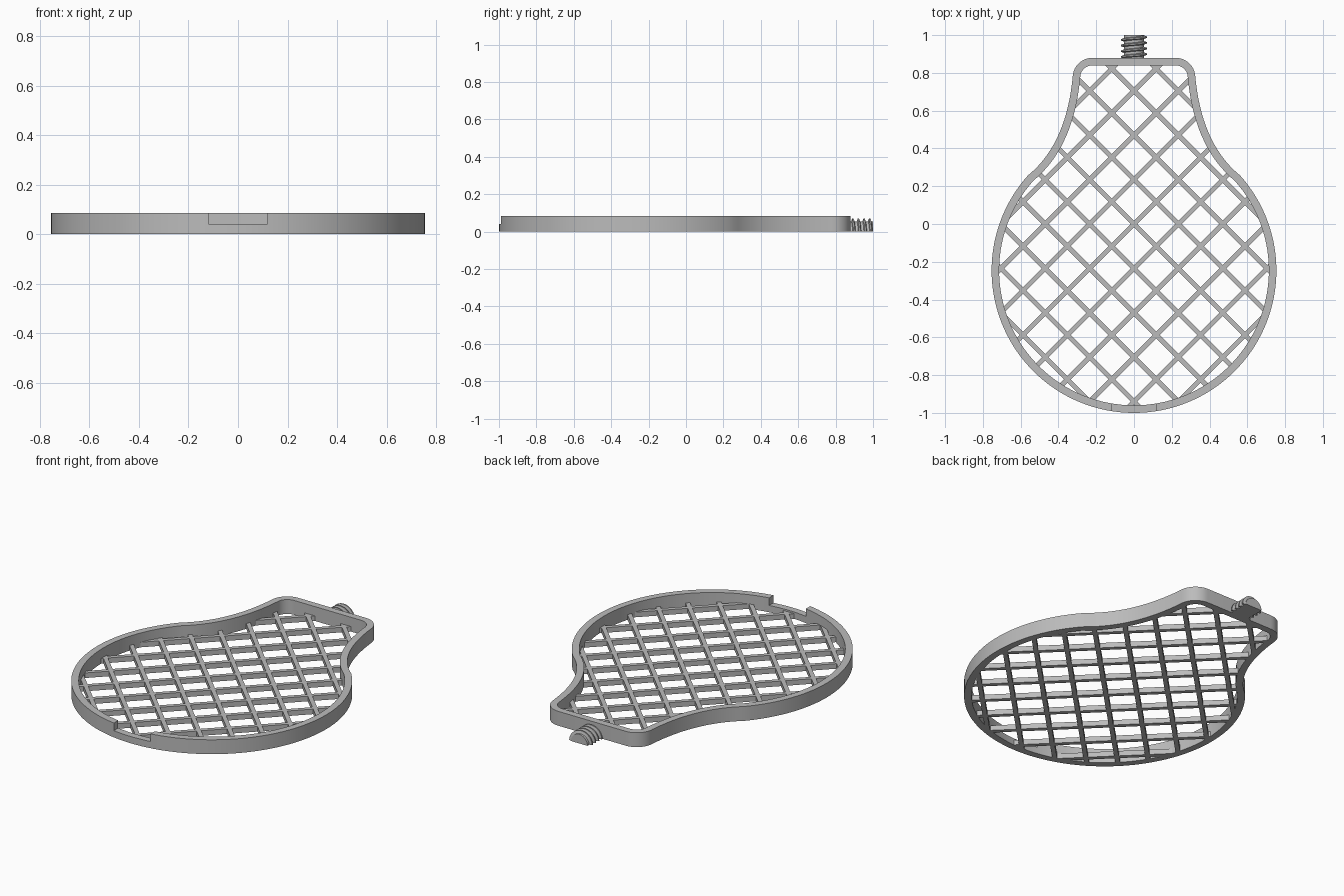
import bpy, bmesh, math
from mathutils import Vector, Matrix

old = bpy.data.objects.get("Cube")
if old:
    bpy.data.objects.remove(old, do_unlink=True)

grey = bpy.data.materials.new("plain_grey")
grey.use_nodes = True
colour = (0.5, 0.5, 0.5, 1)
grey.diffuse_color = colour
grey.node_tree.nodes["Principled BSDF"].inputs["Base Color"].default_value = colour

HEIGHT, RIM = 0.085, 0.04
RADIUS, CENTRE_Y = 0.754, -0.246
PITCH = 0.235
BAR_W, BAR_H = 0.025, 0.03


def finish(name, bm):
    bmesh.ops.recalc_face_normals(bm, faces=bm.faces)
    mesh = bpy.data.meshes.new(name)
    bm.to_mesh(mesh)
    bm.free()
    mesh.materials.append(grey)
    obj = bpy.data.objects.new(name, mesh)
    bpy.context.collection.objects.link(obj)
    return obj


def activate(obj):
    bpy.ops.object.select_all(action='DESELECT')
    obj.select_set(True)
    bpy.context.view_layer.objects.active = obj


def add_box(bm, centre, size, turn=0):
    m = Matrix.Translation(centre) @ Matrix.Rotation(turn, 4, 'Z') @ Matrix.Diagonal((*size, 1))
    bmesh.ops.create_cube(bm, size=1, matrix=m)


def arc(cx, cy, r, a, b, n):
    angles = [math.radians(a + (b - a) * i / n) for i in range(n + 1)]
    return [Vector((cx + r * math.cos(t), cy + r * math.sin(t))) for t in angles]


def bezier(p, n):
    p = [Vector(q) for q in p]
    ts = [i / n for i in range(1, n)]
    return [p[0] * (1 - t) ** 3 + p[1] * 3 * t * (1 - t) ** 2
            + p[2] * 3 * t * t * (1 - t) + p[3] * t ** 3 for t in ts]


# Bulb outline: round body, concave neck, rounded shoulder, then mirrored
body = arc(0, CENTRE_Y, RADIUS, -90, 41.9, 48)
shoulder = arc(0.22, 0.775, 0.105, 0, 90, 10)
neck = bezier([body[-1], (0.41, 0.38), (0.345, 0.57), shoulder[0]], 16)
half = body + neck + shoulder
outline = half + [Vector((-p.x, p.y)) for p in reversed(half[1:])]


def inset(points, d):
    result = []
    for i, p in enumerate(points):
        a = (p - points[i - 1]).normalized()
        b = (points[(i + 1) % len(points)] - p).normalized()
        t = (a + b).normalized()
        result.append(p + Vector((-t.y, t.x)) * d / max(t.dot(a), 0.5))
    return result


# Frame wall
bm = bmesh.new()
inner = inset(outline, RIM)
loops = [[bm.verts.new((p.x, p.y, z)) for p in pts]
         for pts, z in ((outline, 0), (outline, HEIGHT), (inner, HEIGHT), (inner, 0))]
for k in range(4):
    a, b = loops[k], loops[(k + 1) % 4]
    for i in range(len(a)):
        j = (i + 1) % len(a)
        bm.faces.new((a[i], a[j], b[j], b[i]))
frame = finish("frame", bm)

# Notch in the front of the frame
bm = bmesh.new()
add_box(bm, (0, -1, 0.09), (0.24, 0.2, 0.1))
cutter = finish("notch_cutter", bm)
cutter.hide_render = True
activate(frame)
cut = frame.modifiers.new("notch", 'BOOLEAN')
cut.operation, cut.solver, cut.object = 'DIFFERENCE', 'EXACT', cutter
bpy.ops.object.modifier_apply(modifier="notch")
bpy.data.objects.remove(cutter, do_unlink=True)
activate(frame)
bpy.ops.object.shade_smooth_by_angle(angle=math.radians(30))

# Diagonal lattice, each bar ending inside the frame wall
bm = bmesh.new()
middle = inset(outline, RIM * 0.55)
for side in (1, -1):
    normal = Vector((side, 1)) / math.sqrt(2)
    along = Vector((-normal.y, normal.x))
    for k in range(-6, 6):
        offset = k * PITCH / math.sqrt(2)
        hits = []
        for i, p in enumerate(middle):
            q = middle[(i + 1) % len(middle)]
            da, db = p.dot(normal) - offset, q.dot(normal) - offset
            if (da < 0) != (db < 0):
                hits.append(p.lerp(q, da / (da - db)).dot(along))
        hits.sort()
        for s, e in zip(hits[::2], hits[1::2]):
            c = normal * offset + along * (s + e) / 2
            add_box(bm, (c.x, c.y, BAR_H / 2), (e - s, BAR_W, BAR_H),
                    math.atan2(along.y, along.x))
finish("lattice", bm)


# Half-round screw: sweep a closed (y, radius) section over the upper half turn
def half_sweep(bm, section, lead, n=24):
    rings = []
    for i in range(n + 1):
        t = math.pi * i / n
        rings.append([bm.verts.new((-r * math.cos(t), y + lead * i / n, r * math.sin(t)))
                      for y, r in section])
    for a, b in zip(rings, rings[1:]):
        for i in range(len(section)):
            j = (i + 1) % len(section)
            bm.faces.new((a[i], a[j], b[j], b[i]))
    bm.faces.new(rings[0])
    bm.faces.new(rings[-1])


bm = bmesh.new()
core = arc(0, 0, 0.054, 0, 180, 24)
ends = [[bm.verts.new((p.x, y, p.y)) for p in core] for y in (0.86, 1.0)]
for ring in ends:
    bm.faces.new(ring)
for i in range(len(core)):
    j = (i + 1) % len(core)
    bm.faces.new((ends[0][i], ends[0][j], ends[1][j], ends[1][i]))
for k in range(4):
    y = 0.875 + 0.03 * k
    half_sweep(bm, [(y, 0.05), (y + 0.006, 0.07), (y + 0.013, 0.07), (y + 0.019, 0.05)], 0.015)
screw = finish("threaded_stub", bm)
activate(screw)
bpy.ops.object.shade_smooth_by_angle(angle=math.radians(30))
